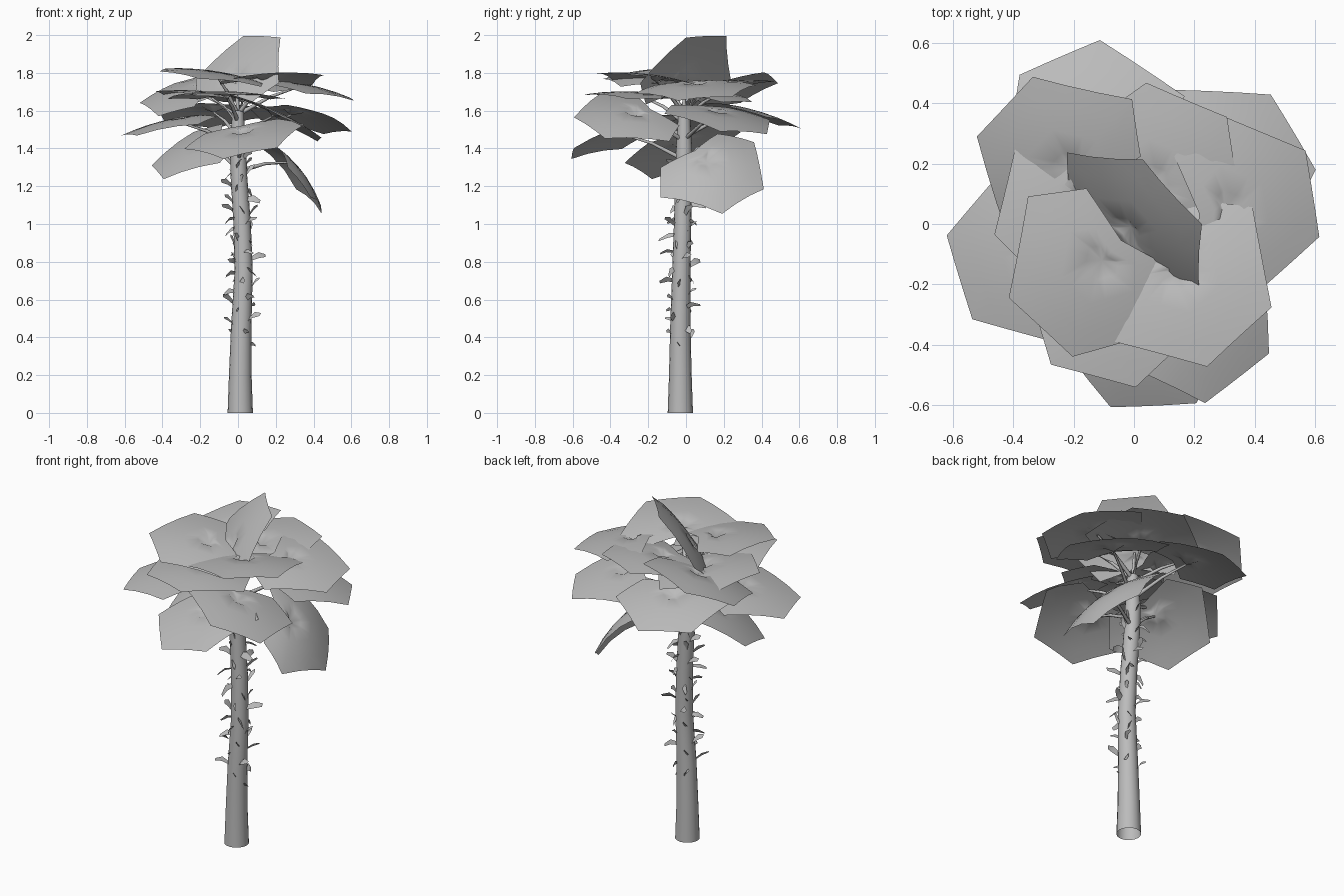
import bpy, bmesh, math, random
from mathutils import Vector

random.seed(4)
cube = bpy.data.objects.get("Cube")
if cube:
    bpy.data.objects.remove(cube, do_unlink=True)

grey = bpy.data.materials.new("plain_grey")
grey.use_nodes = True
tone = (0.5, 0.5, 0.5, 1)
grey.diffuse_color = tone
grey.node_tree.nodes["Principled BSDF"].inputs["Base Color"].default_value = tone


def finish(bm, name):
    mesh = bpy.data.meshes.new(name)
    bm.to_mesh(mesh)
    bm.free()
    mesh.materials.append(grey)
    for poly in mesh.polygons:
        poly.use_smooth = True
    obj = bpy.data.objects.new(name, mesh)
    bpy.context.collection.objects.link(obj)
    return obj


def tube(bm, path, radii, sides):
    """Skin rings along a path; ends stay open."""
    rings = []
    for i, p in enumerate(path):
        along = (path[min(i + 1, len(path) - 1)] - path[max(i - 1, 0)]).normalized()
        a = along.orthogonal().normalized() if abs(along.z) < 0.9 else Vector((1, 0, 0))
        a = (a - along * a.dot(along)).normalized()
        b = along.cross(a)
        rings.append([bm.verts.new(p + radii[i] * (a * math.cos(t) + b * math.sin(t)))
                      for t in (math.tau * k / sides for k in range(sides))])
    for lo, hi in zip(rings, rings[1:]):
        for k in range(sides):
            n = (k + 1) % sides
            bm.faces.new((lo[k], lo[n], hi[n], hi[k]))


# Trunk: gently curved and tapered
trunk_path = [Vector(p) for p in ((.012, -.03, 0), (.012, -.03, .2), (.017, -.03, .45),
              (.03, -.025, .75), (.022, -.018, 1), (.005, -.012, 1.25), (0, -.01, 1.4), (0, -.01, 1.6))]
trunk_radii = [.067, .06, .054, .048, .046, .044, .043, .03]


def trunk_at(z):
    for i in range(len(trunk_path) - 1):
        lo, hi = trunk_path[i], trunk_path[i + 1]
        if z <= hi.z:
            f = (z - lo.z) / (hi.z - lo.z)
            return lo.lerp(hi, f), trunk_radii[i] * (1 - f) + trunk_radii[i + 1] * f
    return trunk_path[-1], trunk_radii[-1]


bm = bmesh.new()
tube(bm, trunk_path, trunk_radii, 16)
finish(bm, "trunk")

# Dry husks: small bent strips left along the trunk
bm = bmesh.new()
count = 54
for i in range(count):
    z = .36 + 1.02 * (i / count) ** .85
    az = i * 2.4 + random.uniform(-.4, .4)
    out = Vector((math.cos(az), math.sin(az), 0))
    side = Vector((-out.y, out.x, 0))
    core, radius = trunk_at(z)
    reach = random.uniform(.02, .08)
    lift = random.uniform(-.04, .05)
    width = random.uniform(.01, .022)
    rows = []
    for f, w in ((0, .7), (.5, 1), (1, .5)):
        mid = core + out * (radius * .9 + reach * f)
        mid.z += lift * f + .01 * math.sin(math.pi * f)
        mid += side * (reach * .5 * f * f)
        tilt = side * .6 + Vector((0, 0, .8 if i % 2 else -.8))
        rows.append([bm.verts.new(mid + tilt * s * width * w) for s in (-1, 1)])
    for a, b in zip(rows, rows[1:]):
        bm.faces.new((a[0], a[1], b[1], b[0]))
finish(bm, "trunk_husks")

# Half outline of a leaf around its stalk point, from tip to notch
half = [(.3, .145), (.01, .325), (-.14, .2), (-.09, 0)]
outline = half + [(u, -v) for u, v in reversed(half[:-1])]
border = []
for (u, v), (s, t) in zip(outline, outline[1:] + outline[:1]):
    border += [(u + (s - u) * f, v + (t - v) * f) for f in (0, 1 / 3, 2 / 3)]


def leaf(name, az, radius, height, pitch, roll, turn=0, curl=.42):
    az, pitch, roll, turn = map(math.radians, (az, pitch, roll, turn))
    tip = Vector((radius * math.cos(az), radius * math.sin(az), height))
    az += turn
    eu = Vector((math.cos(az) * math.cos(pitch), math.sin(az) * math.cos(pitch), math.sin(pitch)))
    ev = Vector((-math.sin(az), math.cos(az), 0))
    en = eu.cross(ev)
    ev, en = ev * math.cos(roll) + en * math.sin(roll), en * math.cos(roll) - ev * math.sin(roll)

    def bent(u, v):
        return eu * u + ev * v - en * curl * (u * u + .8 * v * v)

    centre = tip - bent(.3, 0)
    bm = bmesh.new()
    hub = bm.verts.new(centre - en * .03)
    rings = []
    for scale in (.2, .45, .75, 1):
        rings.append([bm.verts.new(centre + bent(u * scale, v * scale)) for u, v in border])
    size = len(border)
    for k in range(size):
        n = (k + 1) % size
        bm.faces.new((hub, rings[0][k], rings[0][n]))
        for a, b in zip(rings, rings[1:]):
            bm.faces.new((a[k], b[k], b[n], a[n]))
    finish(bm, name + "_blade")

    # Stalk from the trunk to the dip of the blade
    bm = bmesh.new()
    end = centre - en * .03
    root, _ = trunk_at(min(max(end.z - .13, 1.28), 1.58))
    middle = root.lerp(end, .55) + Vector((0, 0, .015))
    tube(bm, [root, middle, end], [.013, .009, .006], 5)
    finish(bm, name + "_stalk")


# azimuth, tip radius, tip height, pitch, roll, turn, curl
crown = {
    "upright_leaf": (40, .16, 1.995, 56, 3),
    "top_front_right_leaf": (228, .46, 1.795, 5, -8),
    "top_back_right_leaf": (138, .577, 1.7, 3, -21),
    "top_back_left_leaf": (67, .445, 1.76, 10, 0),
    "top_front_left_leaf": (-47, .51, 1.8, 11, -2),
    "middle_right_leaf": (197, .605, 1.475, -10, 0),
    "inner_right_leaf": (166, .44, 1.7, 8, 3),
    "middle_front_leaf": (255, .52, 1.69, 6, 0),
    "middle_front_left_leaf": (-56, .615, 1.515, -9, -23),
    "low_front_leaf": (-84, .605, 1.38, -16, 12),
    "low_right_leaf": (186, .43, 1.28, -25, -16),
    "low_left_leaf": (38, .49, 1.13, -32, 32, 12, .9),
    "middle_back_leaf": (114, .605, 1.52, -12, 3),
    "middle_back_left_leaf": (30, .61, 1.49, -15, -3),
    "middle_left_leaf": (9.6, .6, 1.67, -8, 4),
}
for name, numbers in crown.items():
    leaf(name, *numbers)
